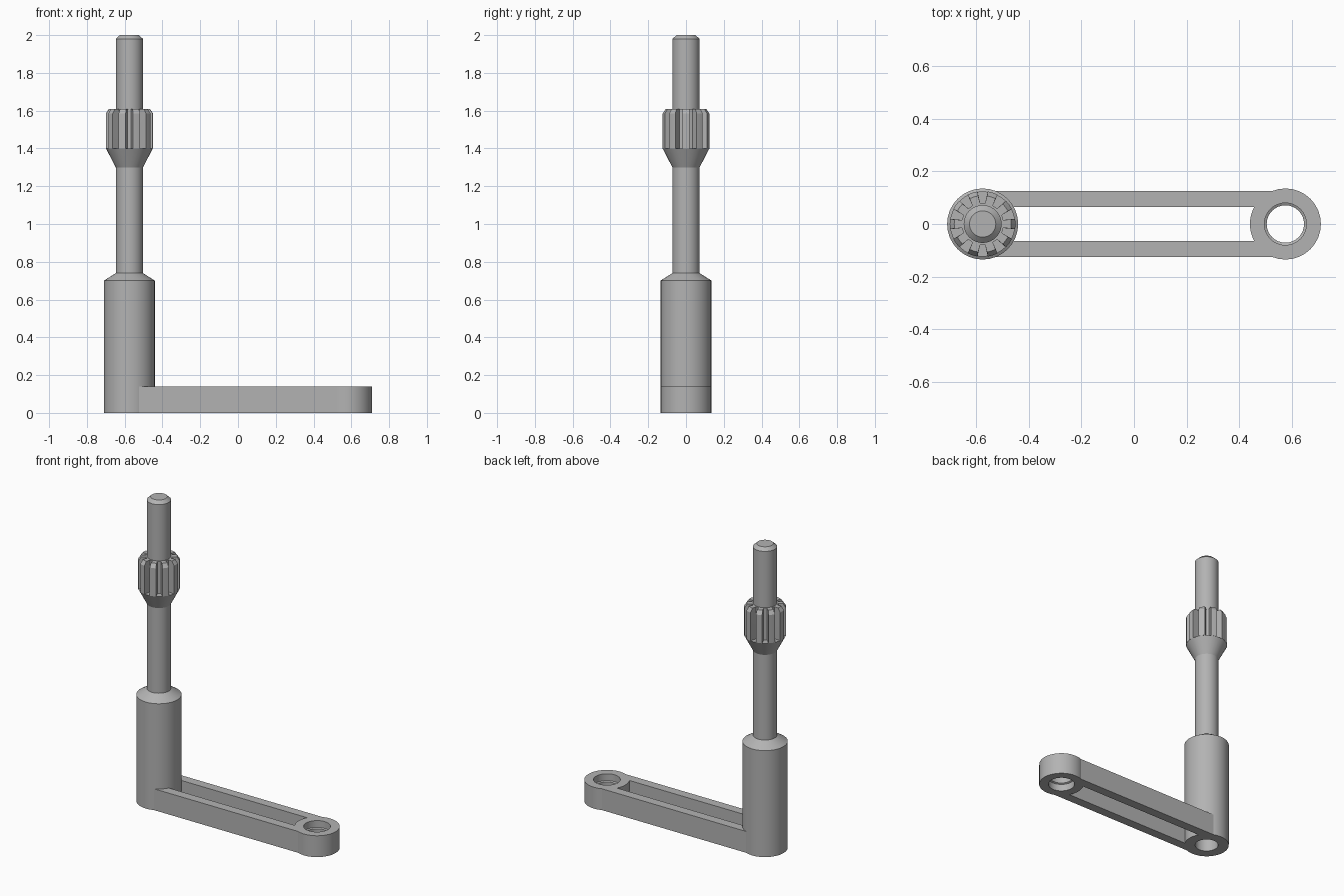
import bpy, bmesh
from math import sin, cos, pi, radians

cube = bpy.data.objects.get("Cube")
if cube:
    bpy.data.objects.remove(cube, do_unlink=True)

POST_X, RING_X = -0.575, 0.575
ARM_TOP = 0.14

steel = bpy.data.materials.new("grey steel")
steel.use_nodes = True
steel.diffuse_color = (0.45, 0.45, 0.45, 1)
steel.node_tree.nodes["Principled BSDF"].inputs["Base Color"].default_value = (0.45, 0.45, 0.45, 1)


def finish(name, bm, smooth=True):
    bmesh.ops.recalc_face_normals(bm, faces=bm.faces)
    mesh = bpy.data.meshes.new(name)
    bm.to_mesh(mesh)
    bm.free()
    mesh.materials.append(steel)
    obj = bpy.data.objects.new(name, mesh)
    bpy.context.collection.objects.link(obj)
    if smooth:
        bpy.ops.object.select_all(action='DESELECT')
        obj.select_set(True)
        bpy.context.view_layer.objects.active = obj
        bpy.ops.object.shade_smooth_by_angle(angle=radians(25))
    return obj


def lathe(name, x, profile, closed=False, segments=32):
    """Revolve (radius, height) points around a vertical axis at x."""
    bm = bmesh.new()
    verts = [bm.verts.new((x + r, 0, z)) for r, z in profile]
    edges = [bm.edges.new(pair) for pair in zip(verts, verts[1:])]
    if closed:
        edges.append(bm.edges.new((verts[-1], verts[0])))
    bmesh.ops.spin(bm, geom=verts + edges, cent=(x, 0, 0), axis=(0, 0, 1),
                   angle=2 * pi, steps=segments, use_duplicate=False)
    bmesh.ops.remove_doubles(bm, verts=bm.verts, dist=1e-4)
    return finish(name, bm)


# Handle post with a blind bore in its foot
lathe("handle_post", POST_X, [
    (0, 0.16), (0.07, 0.16), (0.07, 0), (0.135, 0),
    (0.135, 0.7), (0.072, 0.74), (0, 0.74)])

# Slim shaft with a flared collar under the pinion and a chamfered tip
lathe("shaft", POST_X, [
    (0, 0.73), (0.072, 0.73), (0.072, 1.3), (0.124, 1.4), (0.072, 1.4),
    (0.072, 1.98), (0.05, 2.0), (0, 2.0)])

# Eye at the far end of the arm, with a ridge inside the hole
lathe("arm_eye", RING_X, [
    (0.135, 0), (0.135, ARM_TOP), (0.08, ARM_TOP), (0.08, 0.095),
    (0.071, 0.09), (0.071, 0.05), (0.08, 0.045), (0.08, 0)], closed=True)

# Two parallel arm bars
for side, label in ((1, "back"), (-1, "front")):
    bm = bmesh.new()
    bmesh.ops.create_cube(bm, size=1)
    for v in bm.verts:
        v.co.x *= 1.056
        v.co.y = side * 0.095 + v.co.y * 0.06
        v.co.z = (v.co.z + 0.5) * ARM_TOP
    finish(label + "_arm_bar", bm, smooth=False)


# Grooved pinion: one tooth outline repeated, stacked in three layers
def pinion(teeth=10, root=0.08):
    bm = bmesh.new()
    layers = []
    for z, outer in ((1.4, 0.125), (1.585, 0.125), (1.61, 0.108)):
        loop = []
        for i in range(teeth):
            groove = -pi / 2 + i * 2 * pi / teeth
            tooth = [(root, -7), (root, 7), (outer, 9), (outer, 18), (outer, 27)]
            for r, deg in tooth:
                a = groove + radians(deg)
                loop.append(bm.verts.new((POST_X + r * cos(a), r * sin(a), z)))
        layers.append(loop)
    count = len(layers[0])
    for low, high in zip(layers, layers[1:]):
        for i in range(count):
            j = (i + 1) % count
            bm.faces.new((low[i], low[j], high[j], high[i]))
    bm.faces.new(layers[0])
    bm.faces.new(layers[-1])
    finish("pinion", bm)


pinion()
